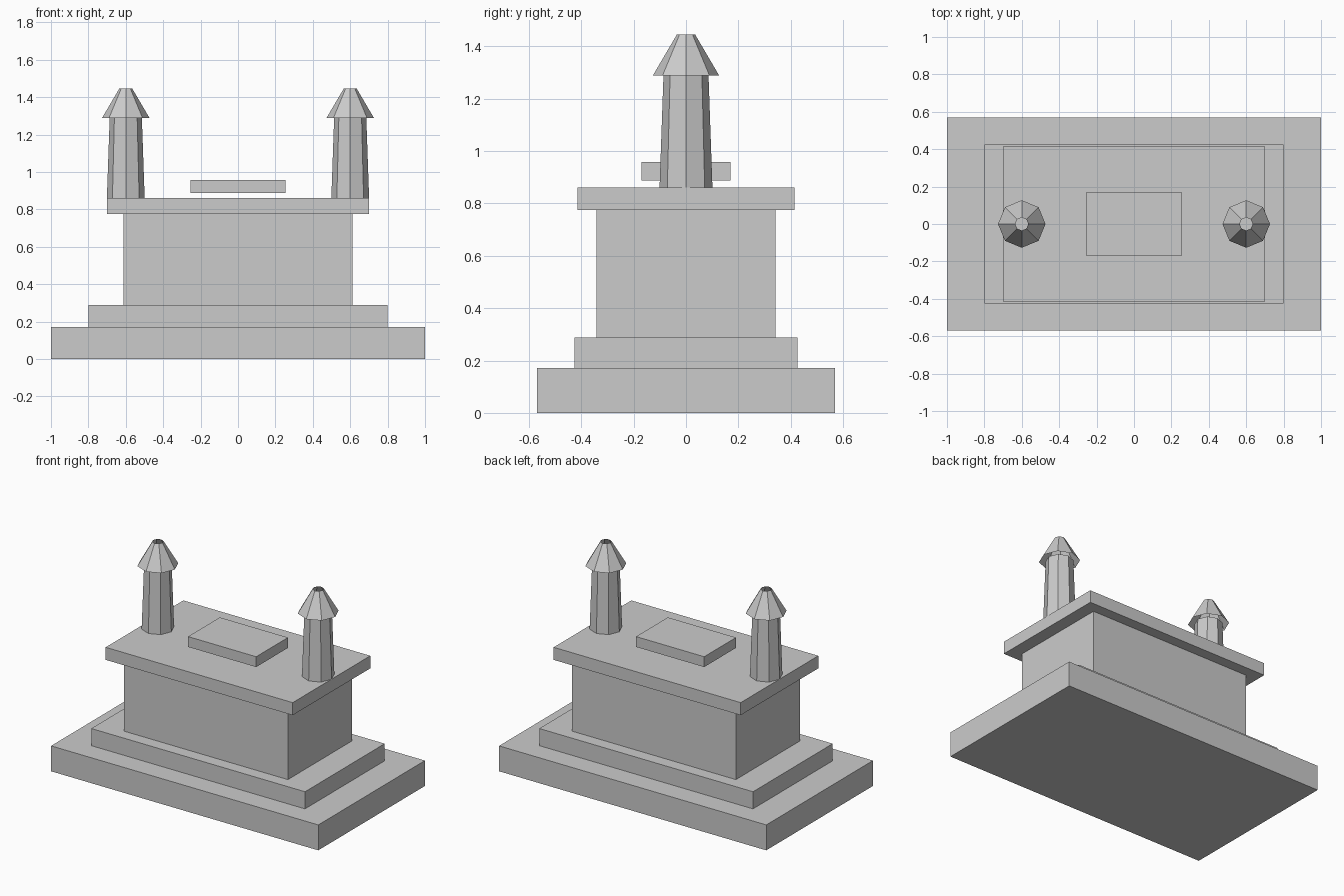
import bpy, bmesh, math

if "Cube" in bpy.data.objects:
    bpy.data.objects.remove(bpy.data.objects["Cube"])

stone = bpy.data.materials.new("grey stone")
stone.diffuse_color = (0.6, 0.6, 0.6, 1)
stone.use_nodes = True
stone.node_tree.nodes["Principled BSDF"].inputs["Base Color"].default_value = stone.diffuse_color


def finish(name, bm):
    mesh = bpy.data.meshes.new(name)
    bm.to_mesh(mesh)
    bm.free()
    mesh.materials.append(stone)
    obj = bpy.data.objects.new(name, mesh)
    bpy.context.collection.objects.link(obj)
    return obj


def slab(name, half_x, half_y, z0, z1):
    """Centred box between two heights."""
    bm = bmesh.new()
    bmesh.ops.create_cube(bm, size=1)
    for v in bm.verts:
        v.co = (v.co.x * 2 * half_x, v.co.y * 2 * half_y, z0 + (v.co.z + 0.5) * (z1 - z0))
    return finish(name, bm)


def tapered_tube(name, x, r0, r1, z0, z1, sides=8):
    """Open-ended eight-sided taper with corners on the axes."""
    bm = bmesh.new()
    rings = []
    for r, z in ((r0, z0), (r1, z1)):
        rings.append([bm.verts.new((x + r * math.cos(math.tau * i / sides),
                                    r * math.sin(math.tau * i / sides), z))
                      for i in range(sides)])
    low, high = rings
    for i in range(sides):
        j = (i + 1) % sides
        bm.faces.new((low[i], low[j], high[j], high[i]))
    return finish(name, bm)


# Stepped plinth, main block and table top
slab("base", 1.0, 0.57, 0.0, 0.172)
slab("step", 0.80, 0.426, 0.172, 0.288)
slab("block", 0.613, 0.342, 0.288, 0.775)
slab("table_top", 0.70, 0.415, 0.775, 0.86)

# Raised plate hovering just over the table top
slab("plate", 0.255, 0.17, 0.888, 0.958)

# Matching pillars with flared open caps
for side, x in (("left", -0.6), ("right", 0.6)):
    tapered_tube(side + "_pillar", x, 0.101, 0.086, 0.86, 1.29)
    tapered_tube(side + "_pillar_cap", x, 0.127, 0.035, 1.288, 1.445)
